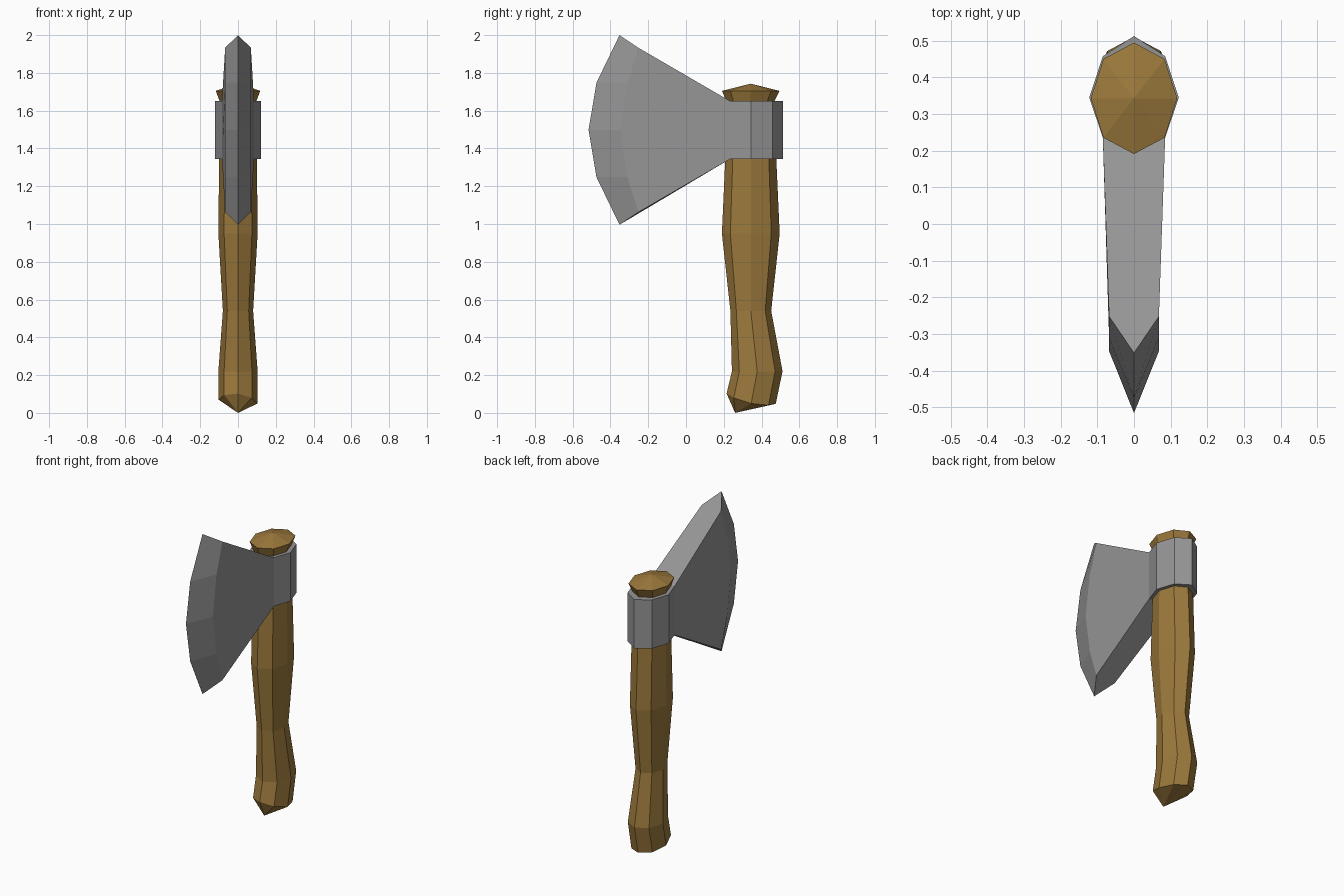
import bpy
import bmesh
from math import sin, cos, pi

cube = bpy.data.objects.get("Cube")
if cube:
    bpy.data.objects.remove(cube, do_unlink=True)


def make_material(name, rgb):
    mat = bpy.data.materials.new(name)
    mat.use_nodes = True
    colour = (*rgb, 1)
    mat.diffuse_color = colour
    mat.node_tree.nodes["Principled BSDF"].inputs["Base Color"].default_value = colour
    return mat


def finish(bm, name, mat):
    bmesh.ops.recalc_face_normals(bm, faces=bm.faces)
    mesh = bpy.data.meshes.new(name)
    bm.to_mesh(mesh)
    bm.free()
    mesh.materials.append(mat)
    obj = bpy.data.objects.new(name, mesh)
    bpy.context.collection.objects.link(obj)
    return obj


def bridge(bm, a, b):
    for i in range(len(a)):
        j = (i + 1) % len(a)
        bm.faces.new((a[i], a[j], b[j], b[i]))


def fan(bm, ring, tip):
    for i in range(len(ring)):
        bm.faces.new((ring[i], ring[(i + 1) % len(ring)], tip))


wood = make_material("wood", (0.33, 0.19, 0.045))
steel = make_material("steel", (0.30, 0.30, 0.30))

# Handle: eight-sided loft with a flared top and a slanted, pointed butt
# Each ring: centre y, half width, half depth, height
profile = [(0.345, 0.103, 0.130, 0.06), (0.377, 0.104, 0.134, 0.22),
           (0.343, 0.080, 0.108, 0.54), (0.343, 0.104, 0.153, 0.95),
           (0.343, 0.100, 0.135, 1.345), (0.340, 0.095, 0.125, 1.645),
           (0.343, 0.118, 0.152, 1.705)]
bm = bmesh.new()
rings = []
for cy, rx, ry, z in profile:
    rings.append([bm.verts.new((rx * sin(k * pi / 4), cy - ry * cos(k * pi / 4), z))
                  for k in range(8)])
for v in rings[0]:
    back = v.co.y - 0.345
    v.co.z += -0.21 * back + 0.9 * back * back - 0.1 * v.co.x
for low, high in zip(rings, rings[1:]):
    bridge(bm, low, high)
fan(bm, rings[0], bm.verts.new((0, 0.26, 0)))
fan(bm, rings[-1], bm.verts.new((0, 0.343, 1.743)))
finish(bm, "handle", wood)

# Collar: faceted band around the handle, open to the blade at the front
outline = [(0.085, 0.235), (0.122, 0.345), (0.085, 0.458), (0, 0.513),
           (-0.085, 0.458), (-0.122, 0.345), (-0.085, 0.235)]
bm = bmesh.new()
low, high = [[bm.verts.new((x, y, z)) for x, y in outline] for z in (1.345, 1.65)]
bridge(bm, low, high)
bm.faces.new(low)
bm.faces.new(high)
finish(bm, "collar", steel)

# Blade: flaring wedge with a bevelled, curved cutting edge
shoulder = [(-0.252, 0.435), (-0.31, 0.25), (-0.347, 0), (-0.31, -0.25), (-0.252, -0.435)]
edge = [(-0.352, 0.502), (-0.474, 0.25), (-0.516, 0), (-0.474, -0.25), (-0.352, -0.502)]
mid = 1.498
bm = bmesh.new()
tip = [bm.verts.new((0, y, mid + z)) for y, z in edge]
necks, sides = [], []
for s in (-1, 1):
    neck = [bm.verts.new((s * 0.085, 0.235, z)) for z in (1.65, 1.345)]
    side = [bm.verts.new((s * 0.068, y, mid + z)) for y, z in shoulder]
    bm.faces.new([neck[0], *side, neck[1]])
    for i in range(4):
        bm.faces.new((side[i], side[i + 1], tip[i + 1], tip[i]))
    necks.append(neck)
    sides.append(side)
for n, e in ((0, 0), (1, -1)):
    bm.faces.new((necks[0][n], sides[0][e], tip[e], sides[1][e], necks[1][n]))
bm.faces.new((necks[0][0], necks[0][1], necks[1][1], necks[1][0]))
finish(bm, "blade", steel)
